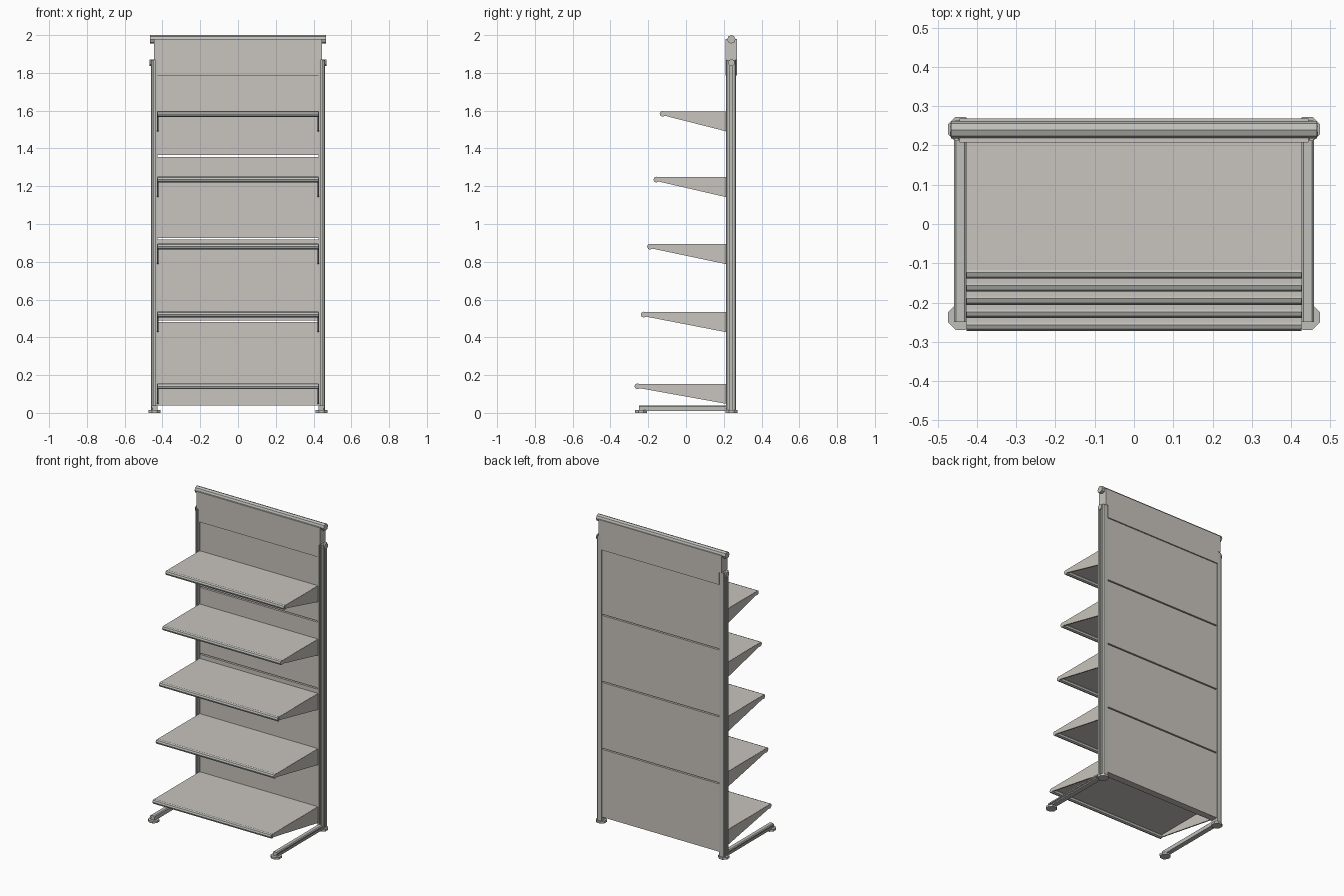
import bpy, bmesh, math

cube = bpy.data.objects.get("Cube")
if cube:
    bpy.data.objects.remove(cube, do_unlink=True)


def material(name, rgb):
    m = bpy.data.materials.new(name)
    m.use_nodes = True
    m.diffuse_color = (*rgb, 1)
    m.node_tree.nodes["Principled BSDF"].inputs["Base Color"].default_value = (*rgb, 1)
    return m


PANEL = material("warm grey sheet", (0.58, 0.55, 0.51))
METAL = material("grey metal", (0.52, 0.52, 0.49))


def prism(name, pts, axis, a, b, mat):
    """Extrude a 2D outline along an axis from a to b."""
    place = {"x": lambda u, v, w: (w, u, v),
             "y": lambda u, v, w: (u, w, v),
             "z": lambda u, v, w: (u, v, w)}[axis]
    bm = bmesh.new()
    rings = [[bm.verts.new(place(u, v, w)) for u, v in pts] for w in (a, b)]
    n = len(pts)
    for i in range(n):
        j = (i + 1) % n
        bm.faces.new((rings[0][i], rings[0][j], rings[1][j], rings[1][i]))
    bm.faces.new(rings[0][::-1])
    bm.faces.new(rings[1])
    bmesh.ops.recalc_face_normals(bm, faces=bm.faces)
    mesh = bpy.data.meshes.new(name)
    bm.to_mesh(mesh)
    bm.free()
    mesh.materials.append(mat)
    ob = bpy.data.objects.new(name, mesh)
    bpy.context.collection.objects.link(ob)
    return ob


def box(name, x, y, z, mat):
    return prism(name, [(x[0], y[0]), (x[1], y[0]), (x[1], y[1]), (x[0], y[1])],
                 "z", z[0], z[1], mat)


def octagon(cu, cv, r, turn=0.0):
    return [(cu + r * math.cos(math.radians(45 * i + turn)),
             cv + r * math.sin(math.radians(45 * i + turn))) for i in range(8)]


def span(a, b, s):
    return sorted((a * s, b * s))


# Post cross-section: chamfered, with a slot on the outer and front sides
POST = [(0.425, 0.212), (0.438, 0.212), (0.438, 0.220), (0.447, 0.220), (0.447, 0.212),
        (0.455, 0.212), (0.461, 0.218), (0.461, 0.231), (0.453, 0.231), (0.453, 0.246),
        (0.461, 0.246), (0.461, 0.259), (0.455, 0.265), (0.425, 0.265)]
# Leg cross-section (x, z): low bar with a slot on the outer side
LEG = [(0.427, 0.010), (0.459, 0.010), (0.459, 0.018), (0.453, 0.018), (0.453, 0.027),
       (0.459, 0.027), (0.459, 0.035), (0.454, 0.040), (0.432, 0.040), (0.427, 0.035)]

# Frame, mirrored left and right
for side, s in (("left", 1), ("right", -1)):
    prism(side + "_post", [(x * s, y) for x, y in POST], "z", 0.010, 1.868, METAL)
    prism(side + "_leg", [(x * s, z) for x, z in LEG], "y", -0.25, 0.215, METAL)
    for end, y in (("front", -0.238), ("back", 0.241)):
        prism(f"{side}_{end}_foot", octagon(0.442 * s, y, 0.034, 22.5),
              "z", 0, 0.014, METAL)
    prism(side + "_post_cap", octagon(0.241, 1.853, 0.018, 22.5),
          "x", *span(0.446, 0.469, s), METAL)
    # End cap of the top rail
    prism(side + "_rail_cap", octagon(0.240, 1.9775, 0.0225),
          "x", *span(0.455, 0.466, s), METAL)

# Back panels with narrow gaps between them
levels = [0.040, 0.486, 0.923, 1.360, 1.790]
for i in range(4):
    box(f"back_panel_{i + 1}", (-0.427, 0.427), (0.216, 0.261),
        (levels[i] + (0.004 if i else 0), levels[i + 1] - 0.004), PANEL)

# Header board: wider part above the posts, narrower tongue between them
prism("header_board", [(-0.445, 1.980), (-0.445, 1.868), (-0.427, 1.868), (-0.427, 1.786),
                       (0.427, 1.786), (0.427, 1.868), (0.445, 1.868), (0.445, 1.980)],
      "y", 0.208, 0.269, PANEL)
prism("top_rail", octagon(0.240, 1.9775, 0.0225), "x", -0.455, 0.455, METAL)

# Shelves, each one deeper than the one above
for i, top in enumerate((0.154, 0.533, 0.893, 1.248, 1.596)):
    front = -0.257 + 0.0333 * i
    n = i + 1
    box(f"shelf_{n}", (-0.427, 0.427), (front, 0.214), (top - 0.010, top), PANEL)
    prism(f"shelf_{n}_front_tube", octagon(front, top - 0.013, 0.0155),
          "x", -0.427, 0.427, METAL)
    for side, s in (("left", 1), ("right", -1)):
        prism(f"shelf_{n}_{side}_bracket",
              [(front, top - 0.001), (front, top - 0.022), (front + 0.02, top - 0.025),
               (0.214, top - 0.106), (0.214, top - 0.001)],
              "x", *span(0.420, 0.428, s), PANEL)
